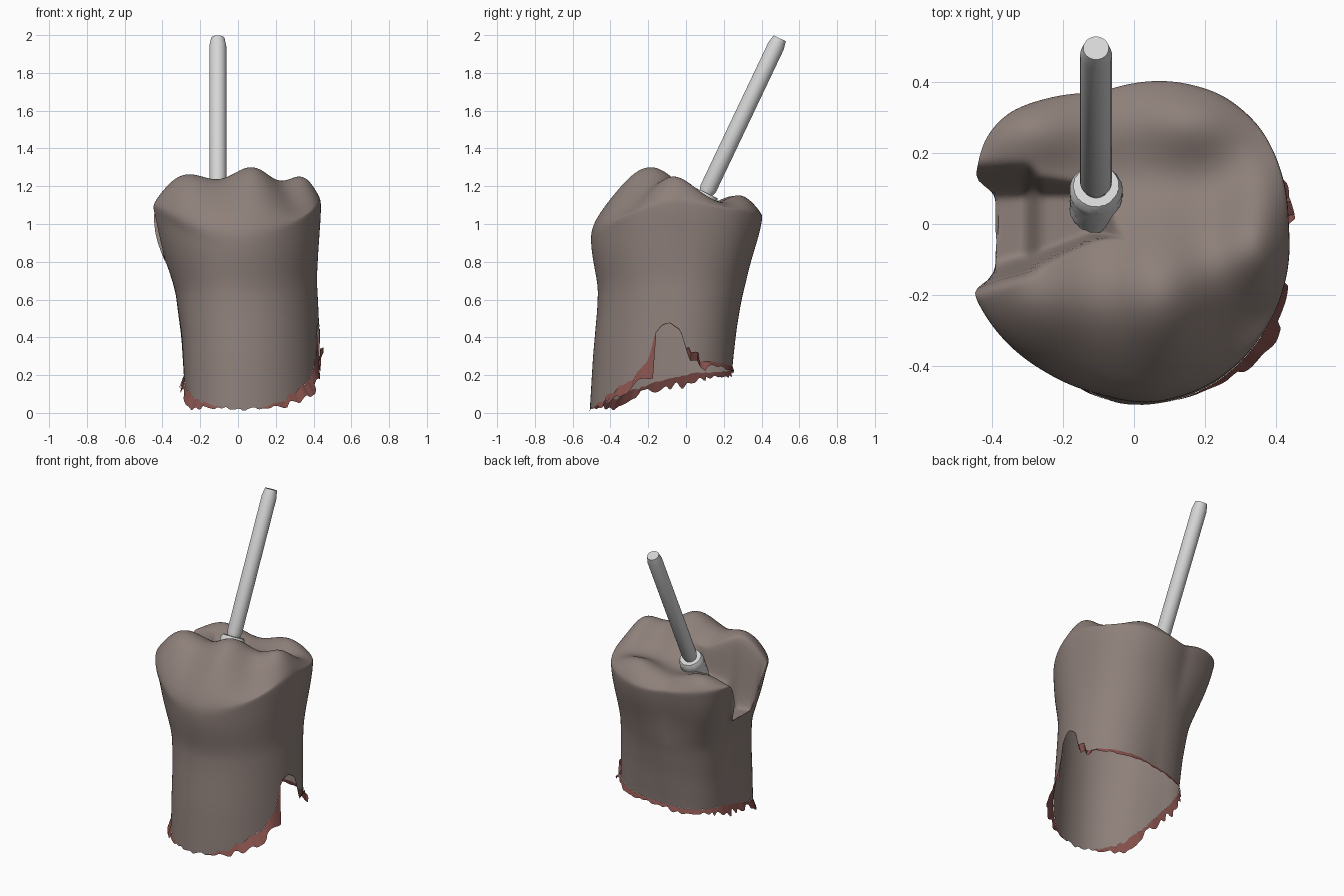
import bpy, bmesh, math, random
from mathutils import Vector

random.seed(4)
cube = bpy.data.objects.get("Cube")
if cube:
    bpy.data.objects.remove(cube, do_unlink=True)


def material(name, rgb):
    m = bpy.data.materials.new(name)
    m.use_nodes = True
    m.diffuse_color = (*rgb, 1)
    bsdf = m.node_tree.nodes["Principled BSDF"]
    bsdf.inputs["Base Color"].default_value = (*rgb, 1)
    bsdf.inputs["Roughness"].default_value = 0.6
    return m


ENAMEL = material("warm_grey_enamel", (0.27, 0.215, 0.195))
GUM = material("dull_red_gum", (0.25, 0.085, 0.075))
STEEL = material("pale_steel", (0.66, 0.67, 0.66))


def finish(name, bm, mat, angle=45):
    me = bpy.data.meshes.new(name)
    bm.to_mesh(me)
    bm.free()
    me.materials.append(mat)
    ob = bpy.data.objects.new(name, me)
    bpy.context.collection.objects.link(ob)
    bpy.ops.object.select_all(action='DESELECT')
    ob.select_set(True)
    bpy.context.view_layer.objects.active = ob
    bpy.ops.object.shade_smooth_by_angle(angle=math.radians(angle))
    return ob


def lerp_table(table, v):
    if v <= table[0][0]:
        return table[0][1]
    for (a, p), (b, q) in zip(table, table[1:]):
        if v <= b:
            return p + (q - p) * (v - a) / (b - a)
    return table[-1][1]


def smoothed(ring, rounds):
    for _ in range(rounds):
        ring = [(ring[i - 1] + 2 * ring[i] + ring[(i + 1) % N]) / 4 for i in range(N)]
    return ring


# Crown outline as a radius for each column; the root is a rounder copy
N, CY = 224, -0.05
OUTLINE = [(-.465, -.17), (-.405, -.285), (-.25, -.42), (-.1, -.48), (.05, -.505), (.2, -.46),
           (.35, -.33), (.425, -.17), (.435, 0), (.415, .15), (.355, .275), (.25, .365), (.1, .405),
           (-.1, .37), (-.25, .355), (-.36, .315), (-.425, .24), (-.445, .15), (-.46, 0)]
polar = sorted((math.atan2(y - CY, x) % math.tau, math.hypot(x, y - CY)) for x, y in OUTLINE)
polar = [(polar[-1][0] - math.tau, polar[-1][1])] + polar + [(polar[0][0] + math.tau, polar[0][1])]
ANGLES = [math.tau * i / N for i in range(N)]
CROWN = smoothed([lerp_table(polar, a) for a in ANGLES], 8)
ROOT = smoothed(CROWN, 250)

# Wall radius against height, relative to the outline, on each side
FRONT = [(0, 1.02), (.3, .98), (.55, .93), (.67, .92), (.78, .965), (.85, .99), (.9, 1)]
BACK = [(.1, .6), (.25, .63), (.45, .69), (.6, .75), (.8, .86), (.9, .93), (.98, .98), (1.04, 1)]
LEFT = [(.1, 1), (.4, .97), (.7, .94), (.9, .975), (1.05, 1)]
RIGHT = [(.1, .59), (.4, .63), (.65, .7), (.8, .81), (.9, .88), (1, .94), (1.1, 1)]


def wall_ratio(a, z):
    c, s = math.cos(a), math.sin(a)

    def smooth(table):
        return sum(lerp_table(table, z + d) for d in (-.04, -.02, 0, .02, .04)) / 5
    return c * c * smooth(LEFT if c > 0 else RIGHT) + s * s * smooth(BACK if s > 0 else FRONT)


def shoulder(a):
    s = math.sin(a)
    return 1.11 * (1 - s * s) + s * s * (1.03 if s > 0 else 0.92)


# Chewing surface: cusps as x, y, height, spread x, spread y
CUSPS = [(-.28, -.19, .235, .16, .17), (.085, -.19, .25, .125, .17), (.36, -.06, .215, .1, .12),
         (-.31, .28, .13, .15, .1), (.17, .3, .13, .15, .1), (.38, .13, .04, .07, .08)]


def chewing_height(x, y):
    return 1.03 + sum(h * math.exp(-((x - u) / p) ** 2 / 2 - ((y - v) / q) ** 2 / 2)
                      for u, v, h, p, q in CUSPS)


# Drilled cavity opening through the side wall
CAVITY_FLOOR = [(-.3, .81), (-.27, .96), (-.1, 1.03), (0, 1.3)]


def cavity(x, y):
    low = lerp_table([(-.45, -.15), (-.3, -.1), (-.12, -.03)], x)
    below, above = max(low - y, 0), max(y - .09, 0)
    return lerp_table(CAVITY_FLOOR, x) + 13 * below + 4.5 * above, below + above


def carve(x, y, z):
    if x < 0 and z > 0.78:
        floor, d = cavity(x, y)
        if z > floor or d < 0.03:
            x = max(x, -0.39 - 2 * d)
        z = min(z, floor)
    return Vector((x, y, z))


# Ragged lower rim, rising into an arched slot on the left wall
RIM = [(-.5, .015), (-.42, .06), (-.33, .12), (-.2, .18), (.05, .24), (.25, .23)]
SLOT = [(-.3, 0), (-.27, .2), (-.2, .28), (-.165, .42), (-.13, .465), (-.09, .48), (-.03, .44),
        (0, .34), (.015, .29), (.03, 0)]
RAGGED = smoothed([random.uniform(-1, 1) for _ in range(N)], 1)


def rim_height(i, x, y):
    z = lerp_table(RIM, y) + 0.09 * x * (.3 if y < -.42 else 1)
    z += RAGGED[i] * (.014 if y < -.2 else .004)
    if x > 0:
        z = max(z, lerp_table(SLOT, y))
    return max(z, 0.004)


def wall_point(i, z):
    a = ANGLES[i]
    mix = lerp_table([(.55, 0), (.65, .1), (.85, .9), (.95, 1)], z)
    r = (ROOT[i] + (CROWN[i] - ROOT[i]) * mix) * wall_ratio(a, z)
    return Vector((r * math.cos(a), CY + r * math.sin(a), z))


rims = []
for i in range(N):
    p = wall_point(i, .25)
    rims.append(wall_point(i, rim_height(i, p.x, p.y)))

# Tooth shell: wall rings, then rings closing over the top
WALL, TOP = 42, 56
bm = bmesh.new()
rings = []
for k in range(WALL):
    row = []
    for i, a in enumerate(ANGLES):
        z = rims[i].z + (shoulder(a) - rims[i].z) * k / WALL
        row.append(bm.verts.new(carve(*wall_point(i, z))))
    rings.append(row)
for j in range(TOP):
    t = 1 - (j / TOP) ** 1.5
    row = []
    for i, a in enumerate(ANGLES):
        x, y = CROWN[i] * t * math.cos(a), CY + CROWN[i] * t * math.sin(a)
        zs = shoulder(a)
        z = zs + (chewing_height(x, y) - zs) * math.sqrt(1 - t ** 6.5)
        row.append(bm.verts.new(carve(x, y, z)))
    rings.append(row)
for lower, upper in zip(rings, rings[1:]):
    for i in range(N):
        n = (i + 1) % N
        bm.faces.new((lower[i], lower[n], upper[n], upper[i]))
tip = bm.verts.new(carve(0, CY, chewing_height(0, CY)))
for i in range(N):
    bm.faces.new((rings[-1][i], rings[-1][(i + 1) % N], tip))
bmesh.ops.remove_doubles(bm, verts=bm.verts, dist=0.0006)
soft = [v for v in bm.verts if v.co.z > .65]
for _ in range(6):
    bmesh.ops.smooth_vert(bm, verts=soft, factor=.5,
                          use_axis_x=True, use_axis_y=True, use_axis_z=True)
finish("tooth", bm, ENAMEL, 70)

# Torn gum fringe hanging from the rim, wide in front of the slot
TORN = smoothed([random.uniform(.1, 1.9) for _ in range(N)], 4)
bm = bmesh.new()
upper, lower = [], []
for i, p in enumerate(rims):
    out = Vector((math.cos(ANGLES[i]), math.sin(ANGLES[i]), 0))
    width = min(1, max(0, (p.y + .5) / .1)) * (.045 if p.y < .1 else .022) * TORN[i]
    flare = .4 * width
    if p.x > 0:
        if -.27 < p.y < -.16:
            width = max(width, p.z - .2 + .02 * TORN[i])
            flare = .022
        elif -.16 <= p.y < 0:
            width = flare = .003
        elif 0 <= p.y < .06:
            width, flare = -.045, .022
        elif -.4 < p.y < .13:
            flare = .028 * TORN[i]
    upper.append(bm.verts.new(p + out * .0008))
    low = p + out * flare
    low.z = max(p.z - width, 0)
    lower.append(bm.verts.new(low))
for i in range(N):
    n = (i + 1) % N
    bm.faces.new((lower[i], lower[n], upper[n], upper[i]))
finish("gum_fringe", bm, GUM)

# Dental drill: profiles turned around a tilted axis
BASE, END = Vector((-.107, .107, 1.165)), Vector((-.107, .496, 1.983))
TILT = (END - BASE).to_track_quat('Z', 'Y')


def turned(name, profile, sides, rough=0):
    bm = bmesh.new()
    rows = []
    for r, d in profile:
        row = []
        for i in range(sides):
            a = math.tau * i / sides
            q = r + random.uniform(-rough, rough)
            row.append(bm.verts.new(BASE + TILT @ Vector((q * math.cos(a), q * math.sin(a), d))))
        rows.append(row)
    for lo, hi in zip(rows, rows[1:]):
        for i in range(sides):
            n = (i + 1) % sides
            bm.faces.new((lo[i], lo[n], hi[n], hi[i]))
    bm.faces.new(rows[0][::-1])
    bm.faces.new(rows[-1])
    return finish(name, bm, STEEL, 40)


turned("drill_shaft", [(.034, -.01), (.045, .025), (.045, .86), (.036, .906)], 32)
grit = [(.074, -.15 + .013 * k) for k in range(11)]
turned("drill_bit", [(.06, -.165)] + grit + [(.064, 0)], 48, .0016)
